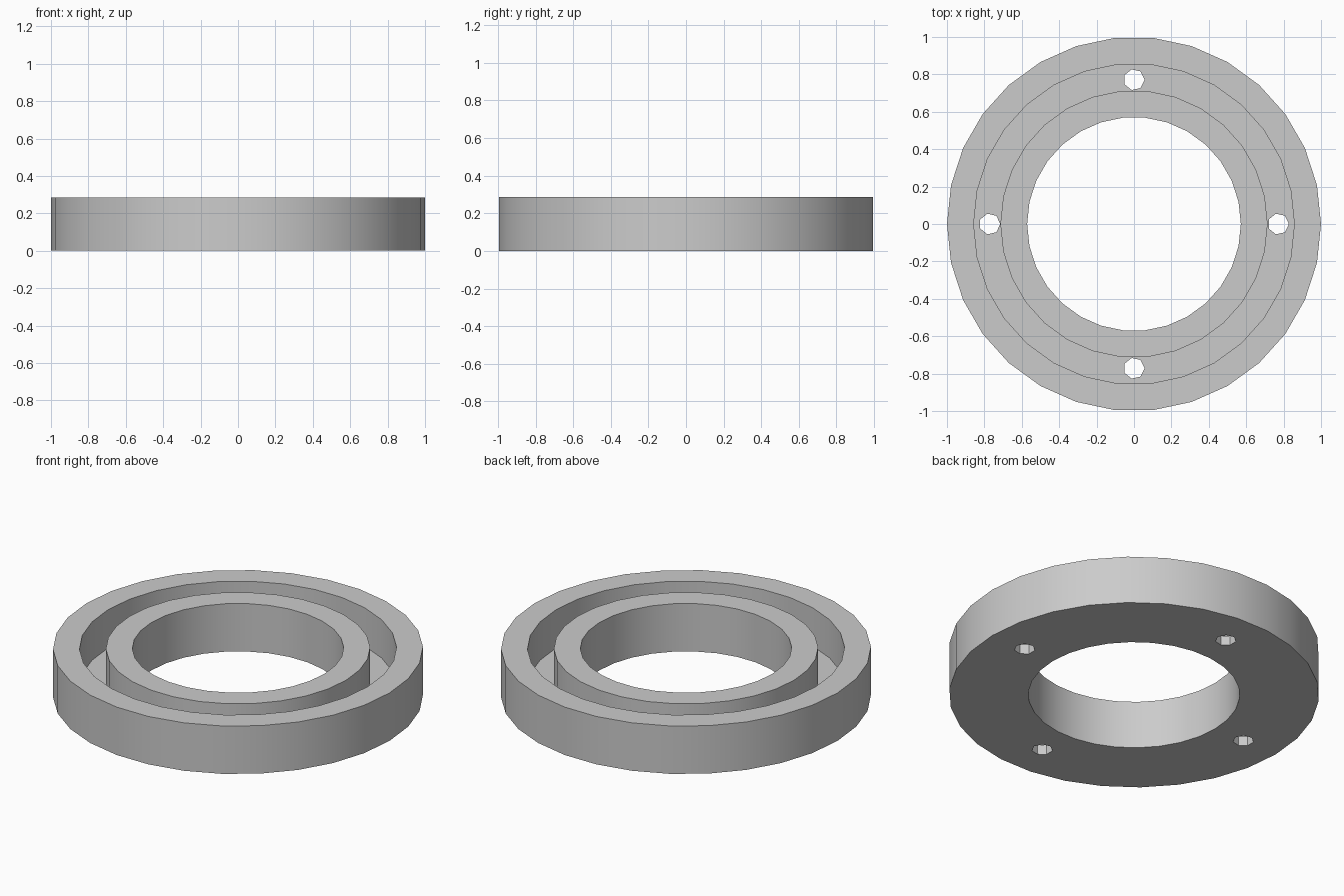
import bpy
import bmesh
import math

cube = bpy.data.objects.get("Cube")
if cube:
    bpy.data.objects.remove(cube, do_unlink=True)

UNIT = 1 / 35          # design units to scene units
HEIGHT, FLOOR = 10, 2
SIDES = 30

grey = bpy.data.materials.new("light grey")
grey.use_nodes = True
colour = (0.6, 0.6, 0.6, 1)
grey.diffuse_color = colour
grey.node_tree.nodes["Principled BSDF"].inputs["Base Color"].default_value = colour


def add_object(name, bm):
    bmesh.ops.recalc_face_normals(bm, faces=bm.faces)
    mesh = bpy.data.meshes.new(name)
    bm.to_mesh(mesh)
    bm.free()
    mesh.materials.append(grey)
    obj = bpy.data.objects.new(name, mesh)
    bpy.context.collection.objects.link(obj)
    return obj


# Ring with a channel: U-shaped section swept around z
section = [(20, 0), (35, 0), (35, HEIGHT), (30, HEIGHT),
           (30, FLOOR), (25, FLOOR), (25, HEIGHT), (20, HEIGHT)]
bm = bmesh.new()
loops = []
for i in range(SIDES):
    a = math.tau * i / SIDES
    loops.append([bm.verts.new((r * UNIT * math.cos(a), r * UNIT * math.sin(a), z * UNIT))
                  for r, z in section])
for i, loop in enumerate(loops):
    following = loops[(i + 1) % SIDES]
    for j in range(len(section)):
        k = (j + 1) % len(section)
        bm.faces.new((loop[j], following[j], following[k], loop[k]))
ring = add_object("channel_ring", bm)

# Four seven-sided screw holes through the channel floor
bm = bmesh.new()
for x, y in ((27, 0), (-27, 0), (0, 27), (0, -27)):
    rims = []
    for z in (-2, FLOOR + 2):
        rims.append([bm.verts.new(((x + 1.98 * math.cos(math.tau * i / 7)) * UNIT,
                                   (y + 1.98 * math.sin(math.tau * i / 7)) * UNIT,
                                   z * UNIT)) for i in range(7)])
    low, high = rims
    bm.faces.new(low[::-1])
    bm.faces.new(high)
    for i in range(7):
        k = (i + 1) % 7
        bm.faces.new((low[i], low[k], high[k], high[i]))
cutter = add_object("hole_cutter", bm)
cutter.hide_render = True

cut = ring.modifiers.new("screw_holes", 'BOOLEAN')
cut.operation = 'DIFFERENCE'
cut.solver = 'EXACT'
cut.object = cutter

bpy.ops.object.select_all(action='DESELECT')
ring.select_set(True)
bpy.context.view_layer.objects.active = ring
bpy.ops.object.modifier_apply(modifier=cut.name)
bpy.data.objects.remove(cutter, do_unlink=True)

# Smooth round walls, crisp rims
bpy.ops.object.shade_smooth_by_angle(angle=math.radians(30))
